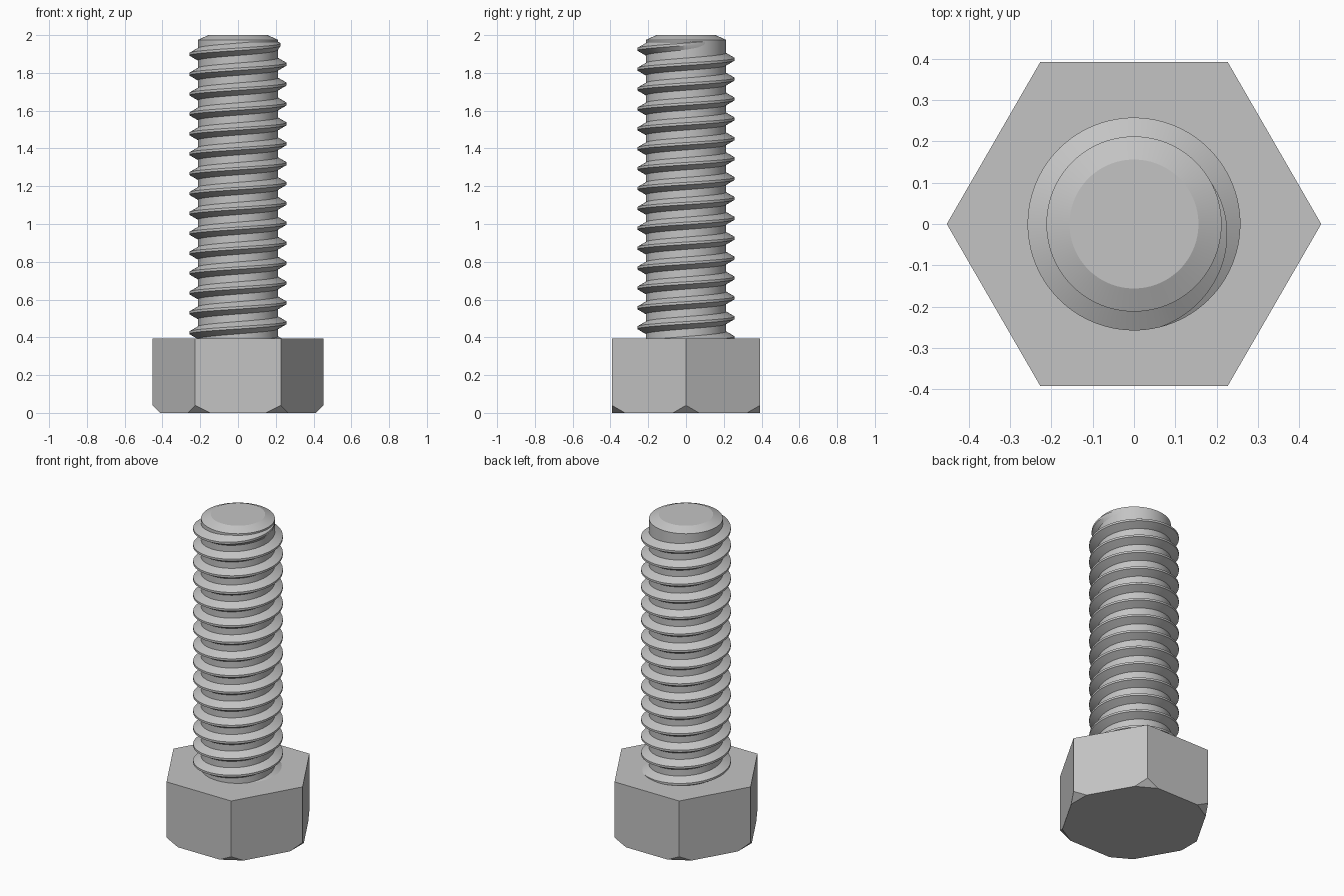
import bpy, bmesh, math
from mathutils import Matrix, Vector

cube = bpy.data.objects.get("Cube")
if cube:
    bpy.data.objects.remove(cube, do_unlink=True)

steel = bpy.data.materials.new("grey_steel")
steel.use_nodes = True
grey = (0.55, 0.55, 0.55, 1)
steel.diffuse_color = grey
steel.node_tree.nodes["Principled BSDF"].inputs["Base Color"].default_value = grey

SEGMENTS = 96            # steps in one full turn
HEAD_R, HEAD_H, CHAMFER = 0.453, 0.393, 0.04
ROOT_R, CREST_R, PITCH = 0.212, 0.257, 0.1053


def finish(name, bm, smooth):
    bmesh.ops.recalc_face_normals(bm, faces=bm.faces[:])
    mesh = bpy.data.meshes.new(name)
    bm.to_mesh(mesh)
    bm.free()
    mesh.materials.append(steel)
    obj = bpy.data.objects.new(name, mesh)
    bpy.context.collection.objects.link(obj)
    if smooth:
        bpy.ops.object.select_all(action='DESELECT')
        obj.select_set(True)
        bpy.context.view_layer.objects.active = obj
        bpy.ops.object.shade_smooth_by_angle(angle=math.radians(30))
    return obj


def bridge(bm, a, b):
    n = len(a)
    for i in range(n):
        j = (i + 1) % n
        bm.faces.new((a[i], a[j], b[j], b[i]))


# Hexagonal head with its six lower corners cut off at a slant
bm = bmesh.new()
rings = []
for z in (0, HEAD_H):
    rings.append([bm.verts.new((HEAD_R * math.cos(k * math.pi / 3),
                                HEAD_R * math.sin(k * math.pi / 3), z))
                  for k in range(6)])
bridge(bm, *rings)
bm.faces.new(rings[0])
bm.faces.new(rings[1])
for k in range(6):
    turn = Matrix.Rotation(k * math.pi / 3, 3, 'Z')
    geom = bm.verts[:] + bm.edges[:] + bm.faces[:]
    bmesh.ops.bisect_plane(bm, geom=geom, dist=1e-5,
                           plane_co=turn @ Vector((HEAD_R - CHAMFER, 0, 0)),
                           plane_no=turn @ Vector((1, 0, -1)),
                           clear_outer=True)
    bmesh.ops.holes_fill(bm, edges=[e for e in bm.edges if e.is_boundary])
finish("hex_head", bm, False)

# Shank core with a chamfered tip
bm = bmesh.new()
rings = []
for r, z in ((ROOT_R, HEAD_H - 0.03), (ROOT_R, 1.975), (0.156, 2)):
    rings.append([bm.verts.new((r * math.cos(i * math.tau / SEGMENTS),
                                r * math.sin(i * math.tau / SEGMENTS), z))
                  for i in range(SEGMENTS)])
for a, b in zip(rings, rings[1:]):
    bridge(bm, a, b)
bm.faces.new(rings[0])
bm.faces.new(rings[-1])
# the tip edge is shallow, so its flat cap stays crisp under a low angle
core = finish("shank_core", bm, True)
core.data.polygons[len(core.data.polygons) - 1].use_smooth = False

# Right-handed thread, starting inside the head and fading out at the tip
START, FADE, END = -14.2, 0.79, 1.1     # in turns
BASE_R = ROOT_R - 0.004
bm = bmesh.new()
sections = []
steps = round((END - START) * SEGMENTS)
for i in range(steps + 1):
    u = START + i / SEGMENTS
    angle = u * math.tau
    mid = 1.846 + PITCH * u
    fade = min(1, max(0, (END - u) / (END - FADE)))
    crest = BASE_R + 0.0005 + (CREST_R - BASE_R) * fade
    profile = ((BASE_R, -0.035), (crest, -0.0065), (crest, 0.0065), (BASE_R, 0.035))
    sections.append([bm.verts.new((r * math.cos(angle), r * math.sin(angle),
                                   min(mid + dz, 1.966 + 0.03 * dz)))
                     for r, dz in profile])
for a, b in zip(sections, sections[1:]):
    bridge(bm, a, b)
bm.faces.new(sections[0])
bm.faces.new(sections[-1])
finish("thread", bm, True)
